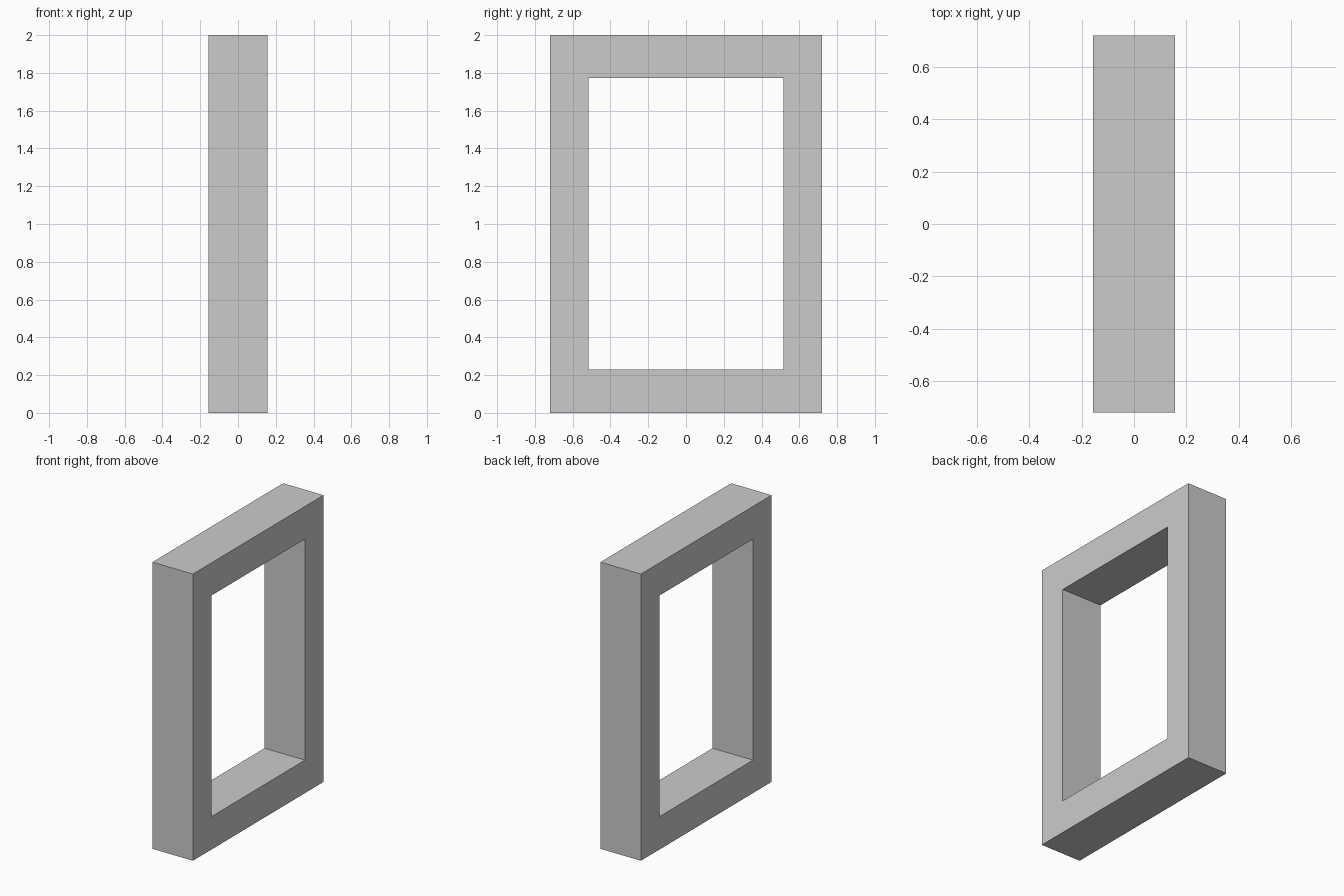
import bpy
import bmesh

if "Cube" in bpy.data.objects:
    bpy.data.objects.remove(bpy.data.objects["Cube"])

DEPTH = 0.312            # thickness along x
OUTER = (0.72, 0.0, 2.0)     # half width, bottom, top
INNER = (0.515, 0.23, 1.772)


def rectangle(bm, half_width, bottom, top):
    """Corner loop on the back plane of the frame."""
    corners = [(-half_width, bottom), (half_width, bottom),
               (half_width, top), (-half_width, top)]
    return [bm.verts.new((-DEPTH / 2, y, z)) for y, z in corners]


# Flat ring of four mitred faces, extruded into a solid rectangular frame
bm = bmesh.new()
outer = rectangle(bm, *OUTER)
inner = rectangle(bm, *INNER)
for i in range(4):
    j = (i + 1) % 4
    bm.faces.new((outer[i], outer[j], inner[j], inner[i]))
ring = bmesh.ops.extrude_face_region(bm, geom=bm.faces[:], use_keep_orig=True)
moved = [g for g in ring["geom"] if isinstance(g, bmesh.types.BMVert)]
bmesh.ops.translate(bm, verts=moved, vec=(DEPTH, 0, 0))
bmesh.ops.recalc_face_normals(bm, faces=bm.faces[:])

mesh = bpy.data.meshes.new("rectangular_frame")
bm.to_mesh(mesh)
bm.free()
frame = bpy.data.objects.new("rectangular_frame", mesh)
bpy.context.collection.objects.link(frame)
